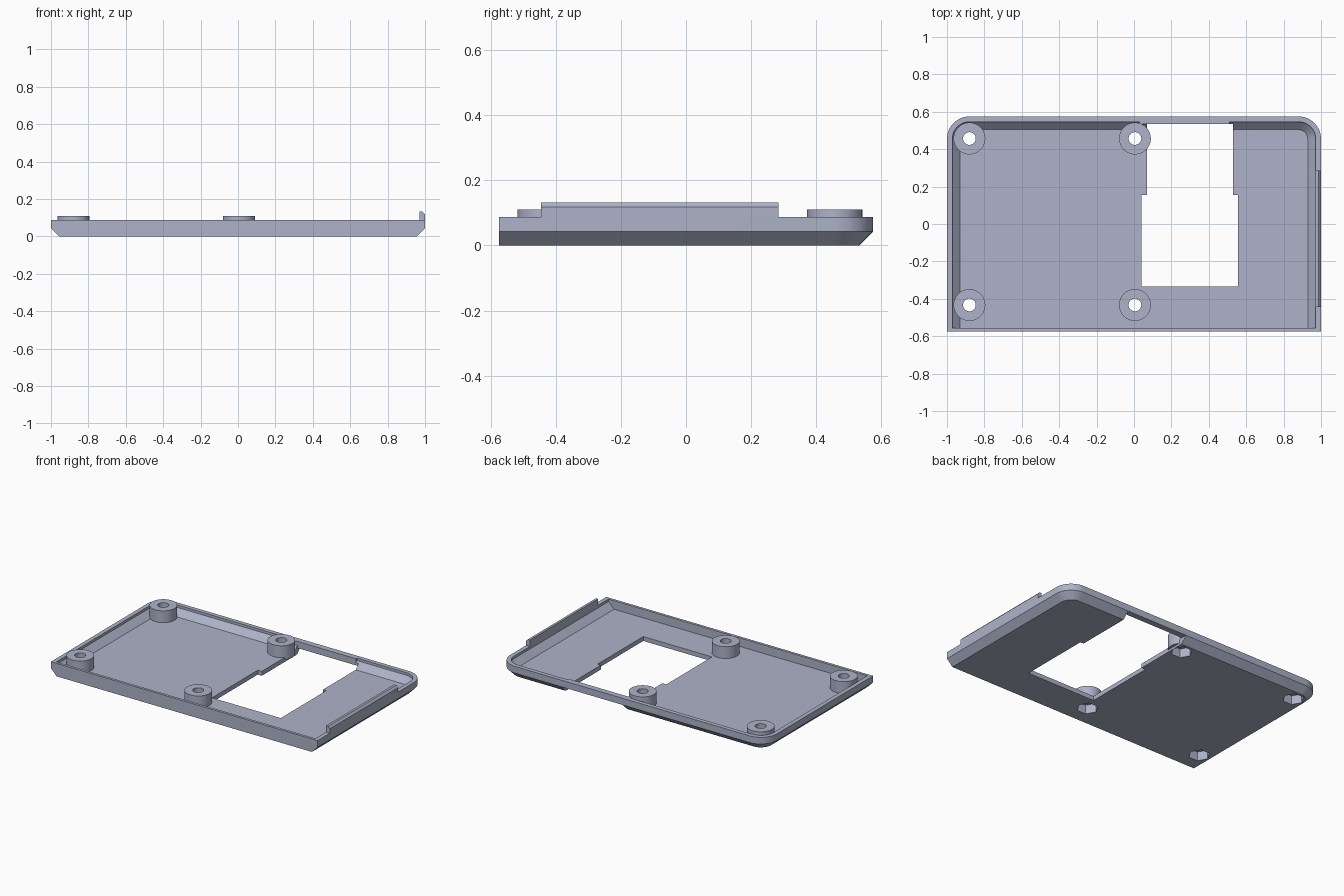
import bpy, bmesh, math

if "Cube" in bpy.data.objects:
    bpy.data.objects.remove(bpy.data.objects["Cube"])

mat = bpy.data.materials.new("blue_grey_plastic")
mat.diffuse_color = (0.42, 0.45, 0.58, 1)
mat.use_nodes = True
mat.node_tree.nodes["Principled BSDF"].inputs["Base Color"].default_value = mat.diffuse_color


def finish(name, bm):
    bmesh.ops.recalc_face_normals(bm, faces=bm.faces)
    me = bpy.data.meshes.new(name)
    bm.to_mesh(me)
    bm.free()
    ob = bpy.data.objects.new(name, me)
    me.materials.append(mat)
    bpy.context.collection.objects.link(ob)
    return ob


def loft(name, rings):
    """Closed solid through a list of rings of equal length."""
    bm = bmesh.new()
    vs = [[bm.verts.new(p) for p in r] for r in rings]
    n = len(vs[0])
    for a, b in zip(vs, vs[1:]):
        for i in range(n):
            j = (i + 1) % n
            bm.faces.new((a[i], a[j], b[j], b[i]))
    bm.faces.new(vs[0])
    bm.faces.new(vs[-1])
    return finish(name, bm)


def prism(name, pts, z0, z1):
    return loft(name, [[(x, y, z) for x, y in pts] for z in (z0, z1)])


def box(name, x0, x1, y0, y1, z0, z1):
    return prism(name, [(x0, y0), (x1, y0), (x1, y1), (x0, y1)], z0, z1)


def disc(cx, cy, r, n):
    return [(cx + r * math.cos(2 * math.pi * i / n),
             cy + r * math.sin(2 * math.pi * i / n)) for i in range(n)]


def boolean(ob, other, op="DIFFERENCE"):
    m = ob.modifiers.new("bool", "BOOLEAN")
    m.operation, m.solver, m.object = op, "EXACT", other
    bpy.context.view_layer.objects.active = ob
    bpy.ops.object.modifier_apply(modifier=m.name)
    bpy.data.objects.remove(other)


def outline(inset, front, z):
    """Tray outline: square front corners, rounded back corners."""
    x, y, r = 1 - inset, 0.575 - inset, max(0.12 - inset, 0.03)
    pts = [(-x, front, z), (x, front, z)]
    for cx, start in ((x - r, 0), (r - x, 90)):
        for k in range(13):
            a = math.radians(start + 7.5 * k)
            pts.append((cx + r * math.cos(a), y - r + r * math.sin(a), z))
    return pts


# Tray shell: chamfered outside, then down the inside to the floor
tray = loft("tray", [
    outline(0.043, -0.575, 0), outline(0, -0.575, 0.043),
    outline(0, -0.575, 0.088), outline(0.029, -0.557, 0.088),
    outline(0.029, -0.557, 0.071), outline(0.071, -0.557, 0.03)])

# Stepped window, with a slot running out under the back wall
boolean(tray, prism("window_cut", [
    (0.04, -0.335), (0.555, -0.335), (0.555, 0.155), (0.53, 0.155),
    (0.53, 0.535), (0.07, 0.535), (0.07, 0.155), (0.04, 0.155)], -0.1, 0.2))
boolean(tray, box("slot_cut", 0.07, 0.53, 0.4, 0.7, -0.1, 0.043))
boolean(tray, box("window_lip", 0.03, 0.51, 0.535, 0.56, 0.043, 0.088), "UNION")

# Screw bosses with through holes and hexagonal nut pockets below
bosses = []
for i, (x, y) in enumerate([(-0.88, 0.457), (0.005, 0.457),
                            (-0.88, -0.433), (0.005, -0.433)]):
    boss = prism("screw_boss_%d" % (i + 1), disc(x, y, 0.085, 48), 0.015, 0.11)
    for part in (tray, boss):
        boolean(part, prism("nut_cut", disc(x, y, 0.066, 6), -0.1, 0.06))
        boolean(part, prism("hole_cut", disc(x, y, 0.034, 32), -0.1, 0.2))
    bosses.append(boss)

# Raised tab on the right wall with a bevelled outer edge
tab_profile = [(0.971, 0.08), (1.0, 0.08), (1.0, 0.118), (0.987, 0.132), (0.971, 0.132)]
loft("side_tab", [[(x, y, z) for x, z in tab_profile] for y in (-0.445, 0.285)])

# Smooth rounded corners and bosses, keep edges sharp
for ob in [tray] + bosses:
    bpy.ops.object.select_all(action="DESELECT")
    ob.select_set(True)
    bpy.context.view_layer.objects.active = ob
    bpy.ops.object.shade_smooth_by_angle(angle=math.radians(25))
